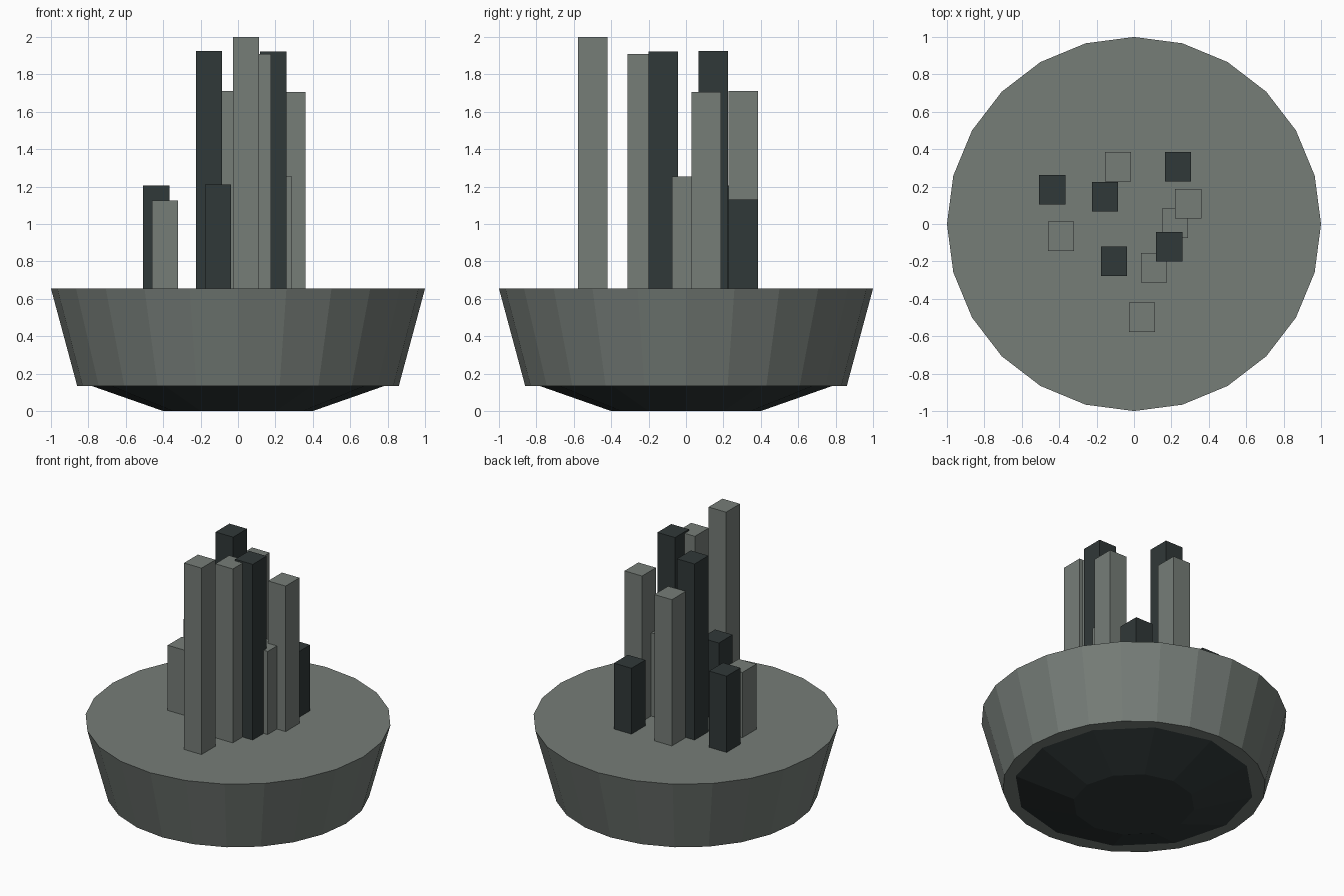
import bpy, bmesh
from mathutils import Matrix

if "Cube" in bpy.data.objects:
    bpy.data.objects.remove(bpy.data.objects["Cube"])


def material(name, rgb):
    m = bpy.data.materials.new(name)
    m.diffuse_color = (*rgb, 1.0)
    m.use_nodes = True
    m.node_tree.nodes["Principled BSDF"].inputs["Base Color"].default_value = m.diffuse_color
    return m


light = material("light_grey_green", (0.18, 0.205, 0.187))
dark = material("dark_slate", (0.030, 0.040, 0.040))


def add_object(name, bm, mat):
    bmesh.ops.recalc_face_normals(bm, faces=bm.faces)
    me = bpy.data.meshes.new(name)
    bm.to_mesh(me)
    bm.free()
    me.materials.append(mat)
    ob = bpy.data.objects.new(name, me)
    bpy.context.collection.objects.link(ob)
    return ob


def frustum(name, sides, r_bottom, r_top, z0, z1, mat):
    bm = bmesh.new()
    bmesh.ops.create_cone(bm, cap_ends=True, cap_tris=False, segments=sides,
                          radius1=r_bottom, radius2=r_top, depth=z1 - z0,
                          matrix=Matrix.Translation((0, 0, (z0 + z1) / 2)))
    return add_object(name, bm, mat)


def tower(name, x, y, top, mat):
    bm = bmesh.new()
    z0 = DECK - 0.005
    mtx = Matrix.Translation((x, y, (z0 + top) / 2)) @ Matrix.Diagonal((0.14, 0.158, top - z0, 1))
    bmesh.ops.create_cube(bm, size=1.0, matrix=mtx)
    return add_object(name, bm, mat)


DECK = 0.655

# Platform body and dark underside
frustum("platform", 24, 0.86, 1.0, 0.135, DECK, light)
frustum("underside", 12, 0.40, 0.785, 0.0, 0.135, dark)

# Towers on the deck: x, y, top height
light_towers = [
    (-0.086, 0.305, 1.71), (-0.39, -0.065, 1.125), (0.22, 0.003, 1.255),
    (0.29, 0.108, 1.705), (0.107, -0.233, 1.91), (0.043, -0.498, 2.0),
]
dark_towers = [
    (-0.437, 0.182, 1.205), (-0.155, 0.145, 1.925), (0.235, 0.307, 1.13),
    (0.188, -0.122, 1.922), (-0.107, -0.2, 1.21),
]
for i, t in enumerate(light_towers):
    tower(f"light_tower_{i + 1}", *t, light)
for i, t in enumerate(dark_towers):
    tower(f"dark_tower_{i + 1}", *t, dark)
